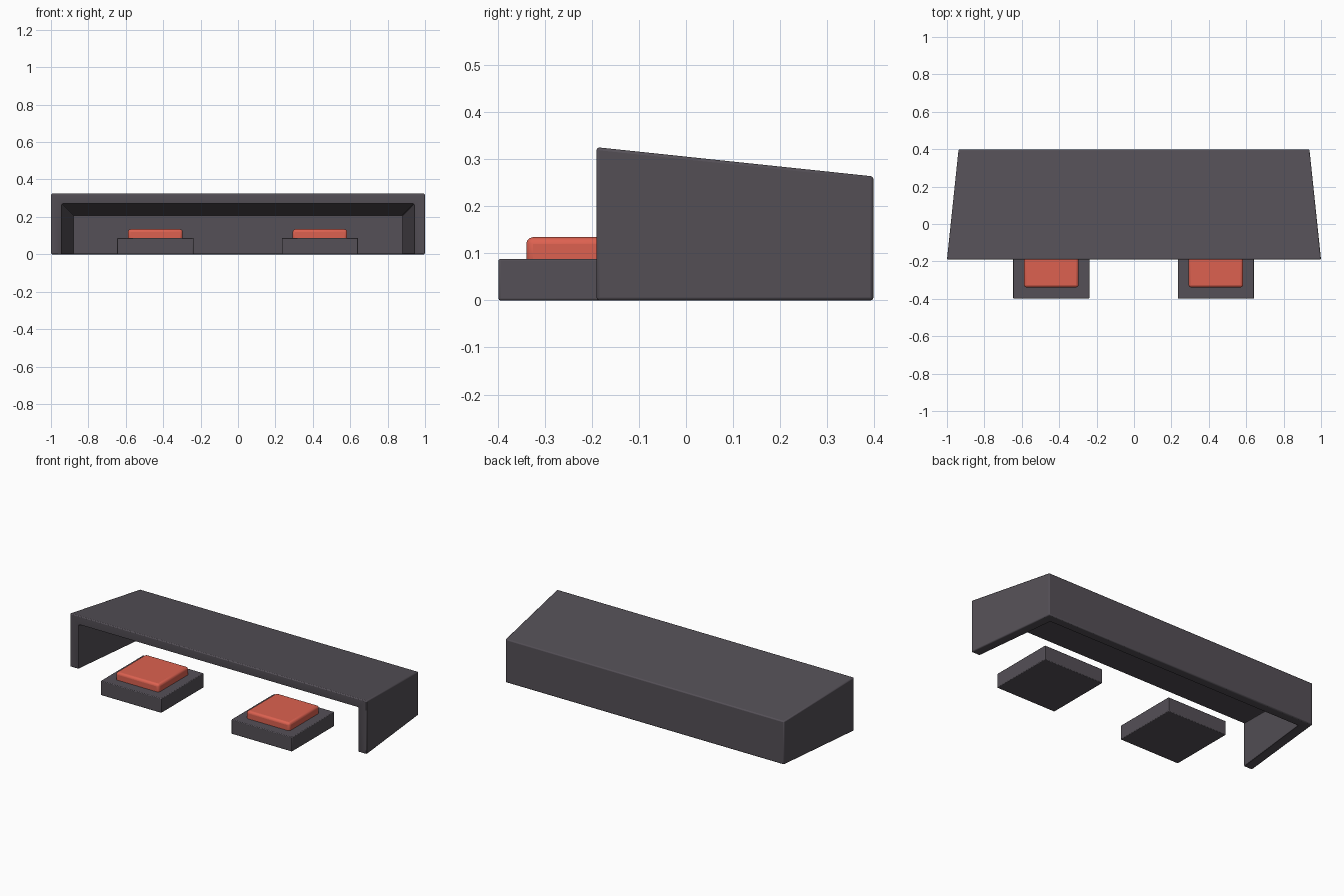
import bpy, bmesh

if "Cube" in bpy.data.objects:
    bpy.data.objects.remove(bpy.data.objects["Cube"])


def tapered_block(name, front, back):
    """Block between two rectangles, each given as (y, half_width, z_low, z_high)."""
    bm = bmesh.new()
    rings = []
    for y, w, lo, hi in (front, back):
        rings.append([bm.verts.new(p) for p in
                      ((-w, y, lo), (w, y, lo), (w, y, hi), (-w, y, hi))])
    a, b = rings
    bm.faces.new(a)
    bm.faces.new(b[::-1])
    for i in range(4):
        j = (i + 1) % 4
        bm.faces.new((a[i], b[i], b[j], a[j]))
    bmesh.ops.recalc_face_normals(bm, faces=bm.faces)
    mesh = bpy.data.meshes.new(name)
    bm.to_mesh(mesh)
    bm.free()
    obj = bpy.data.objects.new(name, mesh)
    bpy.context.collection.objects.link(obj)
    return obj


def soften(obj, width, segments):
    bevel = obj.modifiers.new("Bevel", 'BEVEL')
    bevel.width = width
    bevel.segments = segments
    bevel.limit_method = 'ANGLE'
    bpy.ops.object.select_all(action='DESELECT')
    obj.select_set(True)
    bpy.context.view_layer.objects.active = obj
    bpy.ops.object.shade_smooth_by_angle()


# Sloped hood, open at the front and underneath
hood = tapered_block("hood", (-0.19, 1.0, 0, 0.325), (0.398, 0.938, 0, 0.263))
cutter = tapered_block("hood_cutter", (-0.29, 0.953, -0.1, 0.282),
                       (0.34, 0.882, -0.1, 0.21))
cutter.hide_render = True
cutter.hide_set(True)
cut = hood.modifiers.new("Hollow", 'BOOLEAN')
cut.operation = 'DIFFERENCE'
cut.solver = 'EXACT'
cut.object = cutter
soften(hood, 0.006, 2)

red = bpy.data.materials.new("red")
red.diffuse_color = (0.72, 0.12, 0.08, 1)
red.use_nodes = True
red.node_tree.nodes["Principled BSDF"].inputs["Base Color"].default_value = red.diffuse_color
dark = bpy.data.materials.new("dark_grey")
dark.diffuse_color = (0.09, 0.08, 0.095, 1)
dark.use_nodes = True
dark.node_tree.nodes["Principled BSDF"].inputs["Base Color"].default_value = dark.diffuse_color
hood.data.materials.append(dark)

# Two square bases, each with a rounded red pad on top
for side, x in (("left", -0.442), ("right", 0.438)):
    base = tapered_block(side + "_base", (-0.398, 0.204, 0, 0.088),
                         (0.01, 0.204, 0, 0.088))
    base.location.x = x
    base.data.materials.append(dark)
    soften(base, 0.004, 2)

    pad = tapered_block(side + "_pad", (-0.339, 0.146, 0.07, 0.134),
                        (-0.049, 0.146, 0.07, 0.134))
    pad.location.x = x
    pad.data.materials.append(red)
    soften(pad, 0.014, 3)
